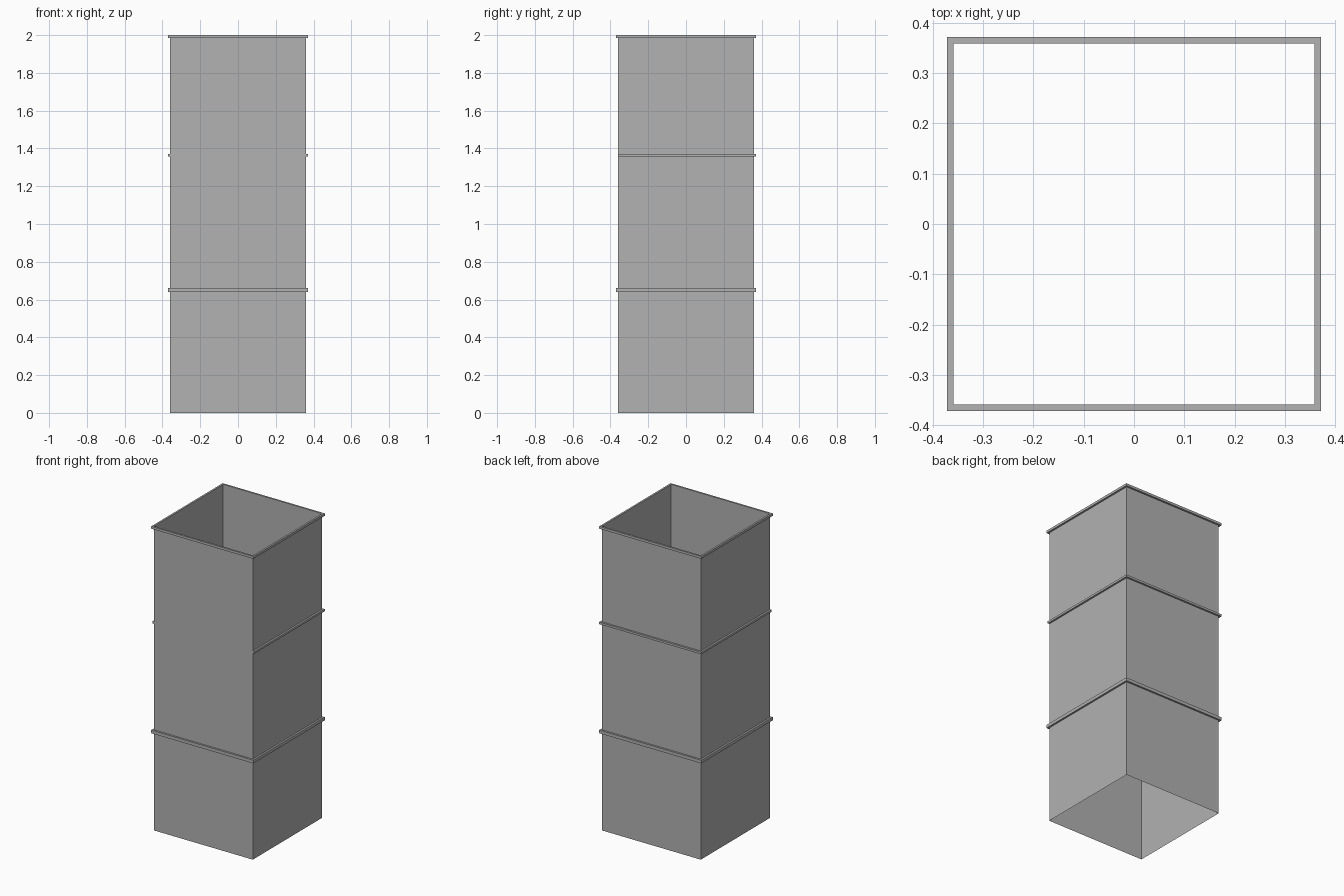
import bpy
import bmesh

cube = bpy.data.objects.get("Cube")
if cube:
    bpy.data.objects.remove(cube, do_unlink=True)

WALL, RIM, HEIGHT = 0.359, 0.371, 2.0

grey = bpy.data.materials.new("plain_grey")
grey.use_nodes = True
colour = (0.445, 0.445, 0.445, 1)
grey.diffuse_color = colour
grey.node_tree.nodes["Principled BSDF"].inputs["Base Color"].default_value = colour


def corners(r):
    """Square corners, counter-clockwise from the front right one."""
    return [(r, -r), (r, r), (-r, r), (-r, -r)]


def sweep(name, profile, closed=True):
    """Sweep a (half width, z) profile round the square, or round all but the front."""
    bm = bmesh.new()
    columns = []
    for i in range(4):
        column = []
        for r, z in profile:
            x, y = corners(r)[i]
            if not closed and y < 0:
                y = -WALL  # ends stay flush with the front wall
            column.append(bm.verts.new((x, y, z)))
        columns.append(column)
    for i in range(4 if closed else 3):
        a, b = columns[i], columns[(i + 1) % 4]
        for j in range(len(profile) - 1):
            bm.faces.new((a[j], b[j], b[j + 1], a[j + 1]))
    if not closed:
        bm.faces.new(columns[0])
        bm.faces.new(reversed(columns[3]))
    mesh = bpy.data.meshes.new(name)
    bm.to_mesh(mesh)
    bm.free()
    mesh.materials.append(grey)
    obj = bpy.data.objects.new(name, mesh)
    bpy.context.collection.objects.link(obj)
    return obj


def band(name, low, high, closed=True):
    """Raised strip standing out from the wall."""
    return sweep(name, [(WALL, low), (RIM, low), (RIM, high), (WALL, high)], closed)


# Open square shaft
sweep("shaft_walls", [(WALL, 0), (WALL, HEIGHT)])

# Raised strips: top and lower go all round, the middle one skips the front
band("top_rim", 1.984, HEIGHT)
band("middle_band", 1.357, 1.371, closed=False)
band("lower_band", 0.64, 0.661)
